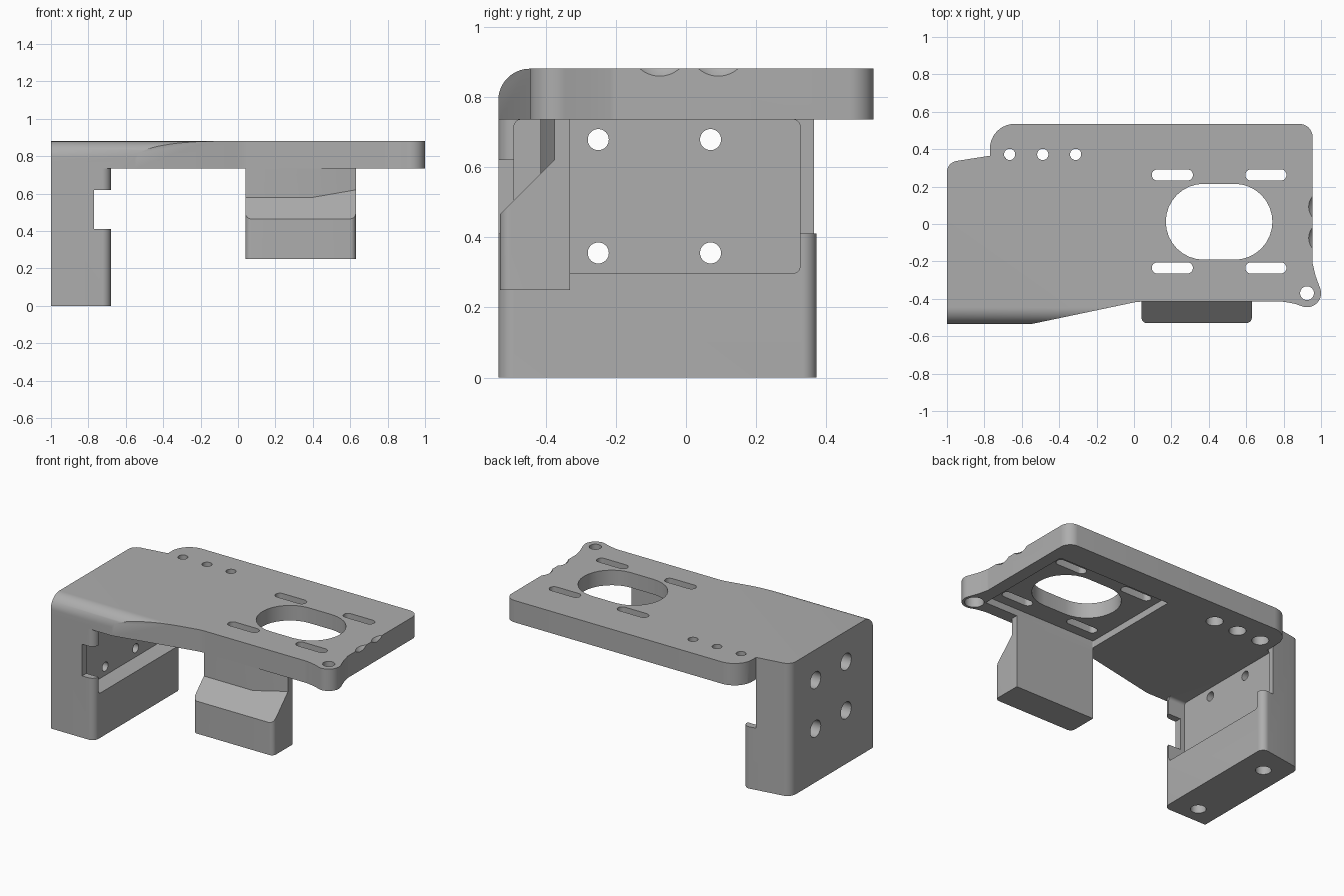
import bpy, bmesh
from math import pi, sin, cos, radians
from mathutils import Vector

cube = bpy.data.objects.get("Cube")
if cube:
    bpy.data.objects.remove(cube, do_unlink=True)

grey = bpy.data.materials.new("matte_grey")
grey.use_nodes = True
GREY = (0.42, 0.42, 0.42, 1)
grey.diffuse_color = GREY
grey.node_tree.nodes["Principled BSDF"].inputs["Base Color"].default_value = GREY


def arc(cx, cy, r, a0, a1, n=16):
    angles = [radians(a0 + (a1 - a0) * i / n) for i in range(n + 1)]
    return [(cx + r * cos(a), cy + r * sin(a)) for a in angles]


def circle(cx, cy, r):
    return arc(cx, cy, r, 0, 360, 40)[:-1]


def rounded(points, n=8):
    """Outline whose points may carry a third value, the corner radius."""
    out = []
    for i, p in enumerate(points):
        if len(p) == 2:
            out.append(p)
            continue
        c = Vector(p[:2])
        a = (Vector(points[i - 1][:2]) - c).normalized()
        b = (Vector(points[(i + 1) % len(points)][:2]) - c).normalized()
        half = a.angle(b) / 2
        centre = c + (a + b).normalized() * p[2] / sin(half)
        start = c + a * p[2] / (sin(half) / cos(half)) - centre
        end = c + b * p[2] / (sin(half) / cos(half)) - centre
        for k in range(n + 1):
            v = start.lerp(end, k / n).normalized() * p[2] + centre
            out.append((v.x, v.y))
    return out


def box_outline(u0, u1, v0, v1, r):
    return rounded([(u0, v0, r), (u1, v0, r), (u1, v1, r), (u0, v1, r)])


def slot(u0, u1, v, r):
    return arc(u1 - r, v, r, -90, 90) + arc(u0 + r, v, r, 90, 270)


def prism(name, outline, lo, hi, axis="z"):
    """Extrude an outline along z (given in x, y) or along x (given in y, z)."""
    bm = bmesh.new()
    place = (lambda u, v: (u, v, lo)) if axis == "z" else (lambda u, v: (lo, u, v))
    face = bm.faces.new([bm.verts.new(place(u, v)) for u, v in outline])
    new = bmesh.ops.extrude_face_region(bm, geom=[face])["geom"]
    shift = (0, 0, hi - lo) if axis == "z" else (hi - lo, 0, 0)
    bmesh.ops.translate(bm, vec=shift,
                        verts=[g for g in new if isinstance(g, bmesh.types.BMVert)])
    bmesh.ops.recalc_face_normals(bm, faces=bm.faces)
    mesh = bpy.data.meshes.new(name)
    bm.to_mesh(mesh)
    bm.free()
    mesh.materials.append(grey)
    obj = bpy.data.objects.new(name, mesh)
    bpy.context.collection.objects.link(obj)
    return obj


def combine(target, other, operation="DIFFERENCE"):
    mod = target.modifiers.new("combine", "BOOLEAN")
    mod.operation, mod.object, mod.solver = operation, other, "EXACT"
    bpy.context.view_layer.objects.active = target
    bpy.ops.object.modifier_apply(modifier=mod.name)
    bpy.data.objects.remove(other, do_unlink=True)


def cut(target, outline, lo, hi, axis="z"):
    combine(target, prism("cutter", outline, lo, hi, axis))


TOP, UNDER = 0.88, 0.735

# Top plate with rounded back corners and a screw ear at the front right
plate = rounded([(-1, -0.535), (-0.55, -0.535), (0.02, -0.415, 0.3), (0.8, -0.415, 0.2),
                 (0.865, -0.428)])
plate += arc(0.925, -0.37, 0.075, -110, 20)
plate += rounded([(0.97, -0.275), (0.955, -0.21, 0.05), (0.955, 0.535, 0.07),
                  (-0.77, 0.535, 0.13), (-0.77, 0.365), (-0.965, 0.334), (-1, 0.28)])[0:-2]
plate += rounded([(-0.77, 0.365), (-1, 0.329, 0.06), (-1, -0.535)])[1:-1]
body = prism("mounting_bracket", plate, UNDER, TOP)

# Rounded front top edge
cut(body, [(-0.6, 0.95), (-0.6, 0.79)] + arc(-0.445, 0.79, 0.09, 180, 90)
    + [(-0.445, 0.95)], -1.1, 1.1, "x")

# Side wall
wall = prism("side_wall", rounded([(-1, -0.535), (-0.68, -0.535, 0.045), (-0.68, 0.379, 0.04),
                                   (-1, 0.329, 0.06)]), 0, 0.76)
combine(body, wall, "UNION")

# Hanging block with a sloped shoulder
block = prism("hanging_block", box_outline(0.04, 0.63, -0.53, -0.25, 0.03), 0.25, 0.79)
cut(block, [(-0.6, 0.395), (-0.375, 0.62), (-0.375, 0.9), (-0.6, 0.9)], -0.2, 0.9, "x")
cut(block, [(-0.2, -0.33), (0.9, -0.33), (0.9, 0), (-0.2, 0)], 0.1, 0.9)
shoulder = prism("shoulder", [(0.04, -0.415), (0.4, -0.415), (0.63, -0.375),
                              (0.63, -0.34), (0.04, -0.34)], 0.5, 0.79)
combine(block, shoulder, "UNION")
combine(body, block, "UNION")

# Recess in the wall's inner face, and the notches in its front and back lips
cut(body, box_outline(-0.49, 0.325, 0.297, UNDER, 0.02), -0.8, -0.6, "x")
cut(body, [(-0.6, 0.41), (-0.4, 0.41), (-0.4, 0.62), (-0.6, 0.62)], -0.77, -0.6, "x")
cut(body, [(0.3, 0.41), (0.45, 0.41), (0.45, UNDER), (0.3, UNDER)], -0.77, -0.6, "x")

# Countersunk wall holes and blind holes in the wall's foot
for y in (-0.25, 0.07):
    for z in (0.355, 0.678):
        cut(body, circle(y, z, 0.03), -1.1, -0.7, "x")
        cut(body, circle(y, z, 0.055), -1.1, -0.88, "x")
for y in (-0.42, 0.18):
    cut(body, circle(-0.85, y, 0.047), -0.1, 0.22)

# Shallow recess under the plate, the main opening and its four slots
cut(body, box_outline(0.04, 0.87, -0.33, 0.36, 0.005), 0.7, 0.78)
cut(body, slot(0.17, 0.74, 0.012, 0.203), 0.6, 1)
for x in (0.095, 0.595):
    for y in (-0.235, 0.262):
        cut(body, slot(x, x + 0.22, y, 0.03), 0.6, 1)

# Plate screw holes, wider from below
for x, y, r in [(-0.665, 0.372, 0.03), (-0.488, 0.372, 0.03), (-0.312, 0.372, 0.03),
                (0.925, -0.37, 0.037)]:
    cut(body, circle(x, y, r), 0.6, 1)
    cut(body, circle(x, y, r + 0.021), 0.6, 0.8)

# Two scallops in the right-hand top edge
for y in (-0.075, 0.092):
    bpy.ops.mesh.primitive_uv_sphere_add(segments=40, ring_count=24, radius=0.108,
                                         location=(1.02, y, 0.945))
    scallop = bpy.context.object
    scallop.data.materials.append(grey)
    combine(body, scallop)

bpy.ops.object.select_all(action="DESELECT")
body.select_set(True)
bpy.context.view_layer.objects.active = body
bpy.ops.object.shade_smooth_by_angle(angle=radians(30))
